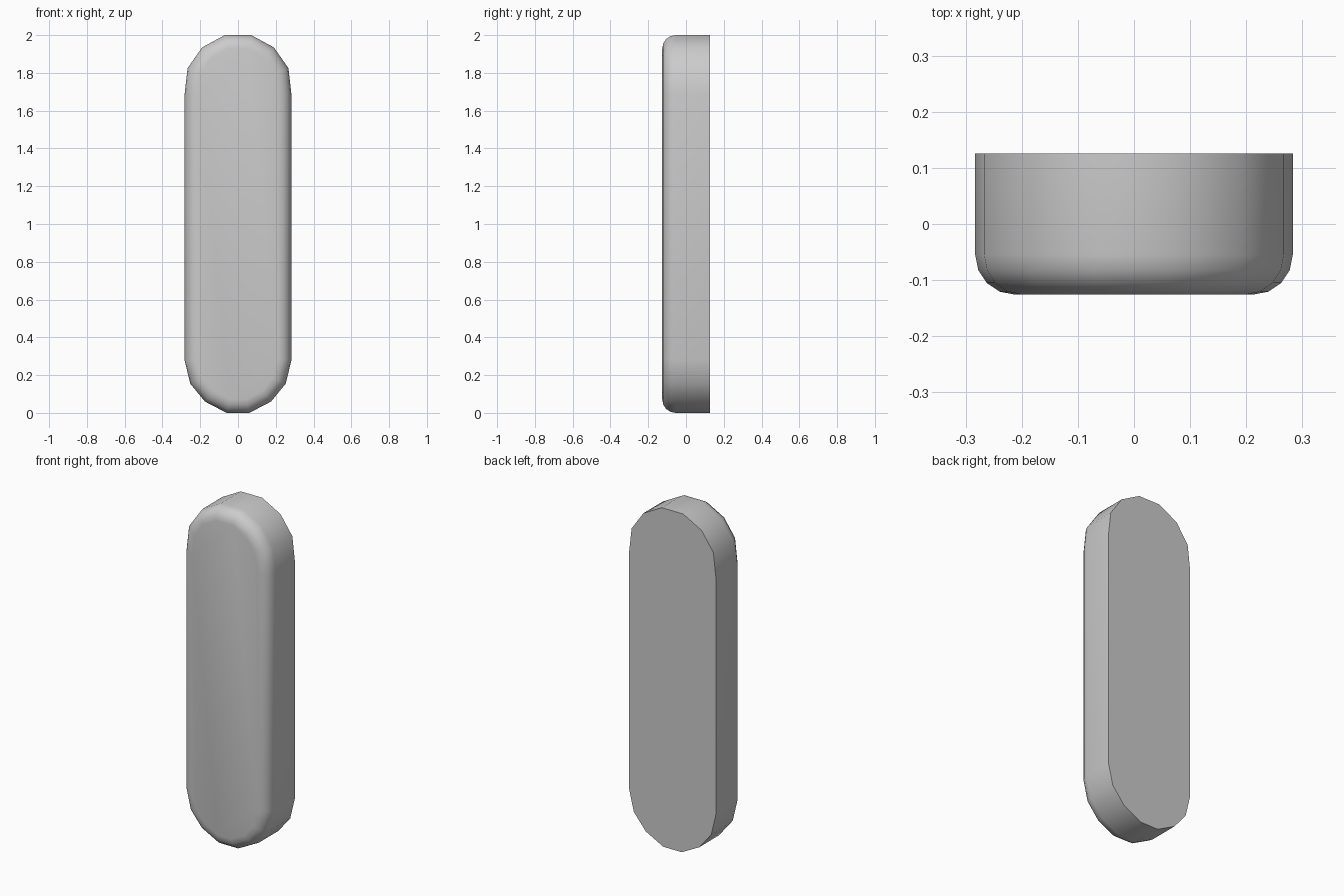
import bpy, bmesh, math
from mathutils import Vector

if "Cube" in bpy.data.objects:
    bpy.data.objects.remove(bpy.data.objects["Cube"])

# Right half of the rounded-slab outline (x, z), bottom to top
half = [(0.06, 0.0), (0.175, 0.06), (0.253, 0.155), (0.283, 0.28),
        (0.283, 1.685), (0.267, 1.825), (0.19, 1.935), (0.07, 2.0)]
outline = [Vector(p) for p in half] + [Vector((-x, z)) for x, z in reversed(half)]
BACK, FRONT, RADIUS, STEPS = 0.126, -0.126, 0.071, 4


def inset(points, d):
    """Move every edge of a counter-clockwise outline inward by d."""
    result = []
    n = len(points)
    for i, p in enumerate(points):
        a = (p - points[i - 1]).normalized()
        b = (points[(i + 1) % n] - p).normalized()
        na, nb = Vector((-a.y, a.x)), Vector((-b.y, b.x))
        result.append(p + (na + nb) * d / (1 + na.dot(nb)))
    return result


# Body: straight wall, then a quarter-round edge towards the front
levels = [(0.0, BACK)]
for i in range(STEPS + 1):
    t = math.pi / 2 * i / STEPS
    levels.append((RADIUS * (1 - math.cos(t)), FRONT + RADIUS * (1 - math.sin(t))))

bm = bmesh.new()
rings = [[bm.verts.new((p.x, y, p.y)) for p in inset(outline, d)] for d, y in levels]
n = len(outline)
for r0, r1 in zip(rings, rings[1:]):
    for i in range(n):
        j = (i + 1) % n
        bm.faces.new((r0[i], r0[j], r1[j], r1[i]))
bm.faces.new(rings[0])
bm.faces.new(rings[-1])
bmesh.ops.recalc_face_normals(bm, faces=bm.faces[:])
mesh = bpy.data.meshes.new("rounded_slab")
bm.to_mesh(mesh)
bm.free()

slab = bpy.data.objects.new("rounded_slab", mesh)
bpy.context.collection.objects.link(slab)
bpy.context.view_layer.objects.active = slab
slab.select_set(True)
bpy.ops.object.shade_smooth_by_angle(angle=math.radians(40))
